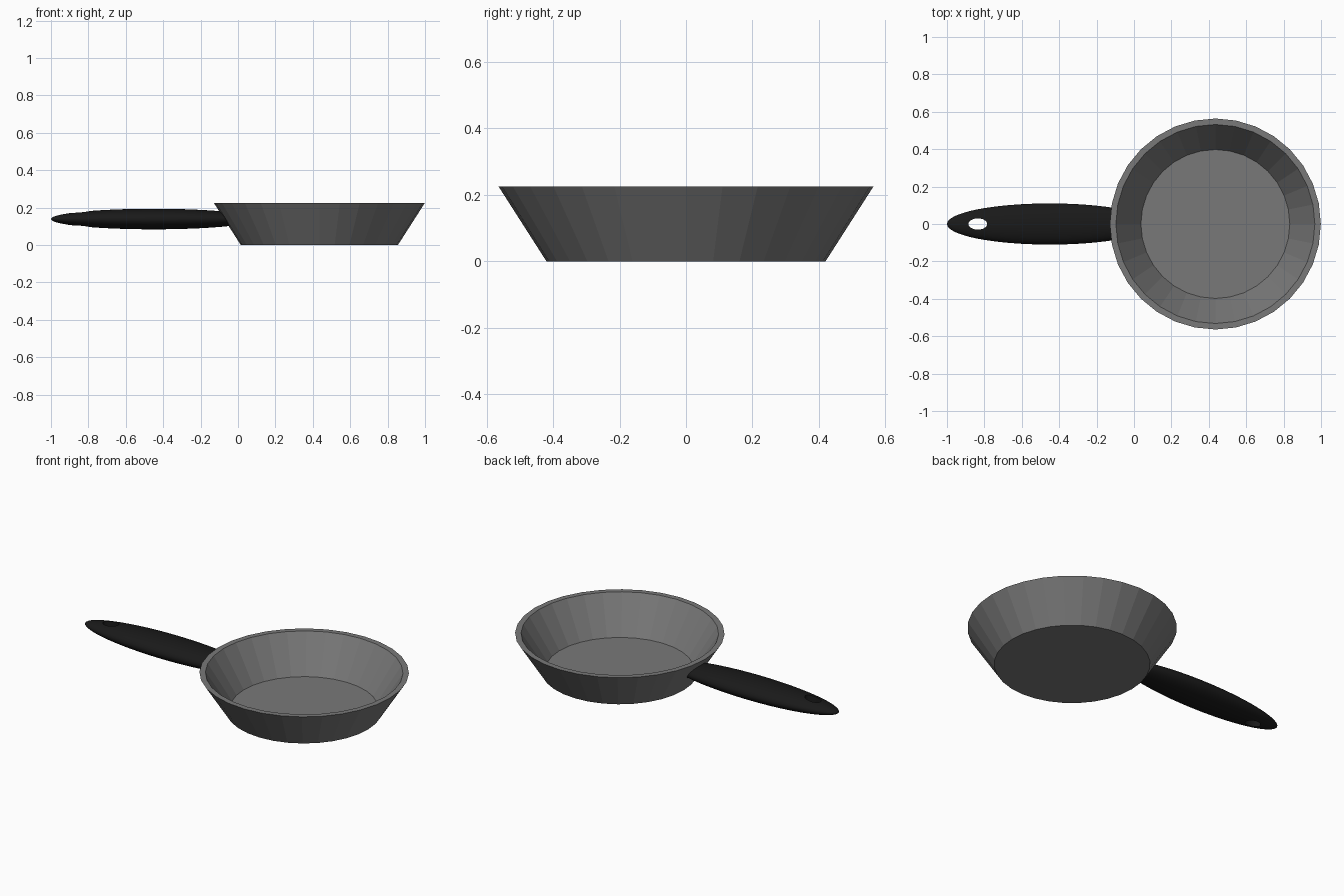
import bpy, bmesh, math
from mathutils import Vector, Matrix

if "Cube" in bpy.data.objects:
    bpy.data.objects.remove(bpy.data.objects["Cube"])

PAN_X, SIDES = 0.435, 32


def material(name, c):
    m = bpy.data.materials.new(name)
    m.diffuse_color = (c, c, c, 1)
    m.use_nodes = True
    m.node_tree.nodes["Principled BSDF"].inputs["Base Color"].default_value = m.diffuse_color
    return m


def add_object(name, bm, mat=None):
    bmesh.ops.recalc_face_normals(bm, faces=bm.faces)
    me = bpy.data.meshes.new(name)
    bm.to_mesh(me)
    bm.free()
    ob = bpy.data.objects.new(name, me)
    bpy.context.collection.objects.link(ob)
    if mat:
        me.materials.append(mat)
    return ob


metal = material("grey metal", 0.19)
black = material("black grip", 0.01)

# Pan bowl: rings (radius, height) from the underside, over the rim, to the floor
bm = bmesh.new()
rings = []
for r, z in [(0.42, 0), (0.564, 0.225), (0.532, 0.225), (0.398, 0.016)]:
    rings.append([bm.verts.new((PAN_X + r * math.cos(2 * math.pi * i / SIDES),
                                r * math.sin(2 * math.pi * i / SIDES), z))
                  for i in range(SIDES)])
for a, b in zip(rings, rings[1:]):
    for i in range(SIDES):
        j = (i + 1) % SIDES
        bm.faces.new((a[i], a[j], b[j], b[i]))
bm.faces.new(rings[0])
bm.faces.new(rings[-1])
add_object("pan_bowl", bm, metal)

# Handle: stretched sphere, cut off inside the sloping pan wall
bm = bmesh.new()
bmesh.ops.create_uvsphere(bm, u_segments=32, v_segments=32, radius=1,
                          matrix=Matrix.Rotation(math.pi / 2, 4, 'Y'))
bmesh.ops.transform(bm, verts=bm.verts, matrix=Matrix.Translation((-0.45, 0, 0.139))
                    @ Matrix.Diagonal((0.55, 0.11, 0.055, 1)))
cut = bmesh.ops.bisect_plane(bm, geom=bm.verts[:] + bm.edges[:] + bm.faces[:],
                             plane_co=Vector((-0.057, 0, 0.139)),
                             plane_no=Vector((0.225, 0, 0.144)), clear_outer=True)
bmesh.ops.holes_fill(bm, edges=[e for e in cut["geom_cut"]
                                if isinstance(e, bmesh.types.BMEdge)])
handle = add_object("handle", bm, black)

# Hanging hole: oval cutter
bm = bmesh.new()
bmesh.ops.create_cone(bm, cap_ends=True, segments=32, radius1=1, radius2=1, depth=1,
                      matrix=Matrix.Translation((-0.835, 0, 0.139))
                      @ Matrix.Diagonal((0.05, 0.03, 0.4, 1)))
cutter = add_object("hole_cutter", bm, black)
mod = handle.modifiers.new("hanging_hole", 'BOOLEAN')
mod.operation, mod.object, mod.solver = 'DIFFERENCE', cutter, 'EXACT'

bpy.context.view_layer.objects.active = handle
handle.select_set(True)
bpy.ops.object.modifier_apply(modifier=mod.name)
bpy.data.objects.remove(cutter)
bpy.ops.object.shade_smooth_by_angle(angle=math.radians(30))
